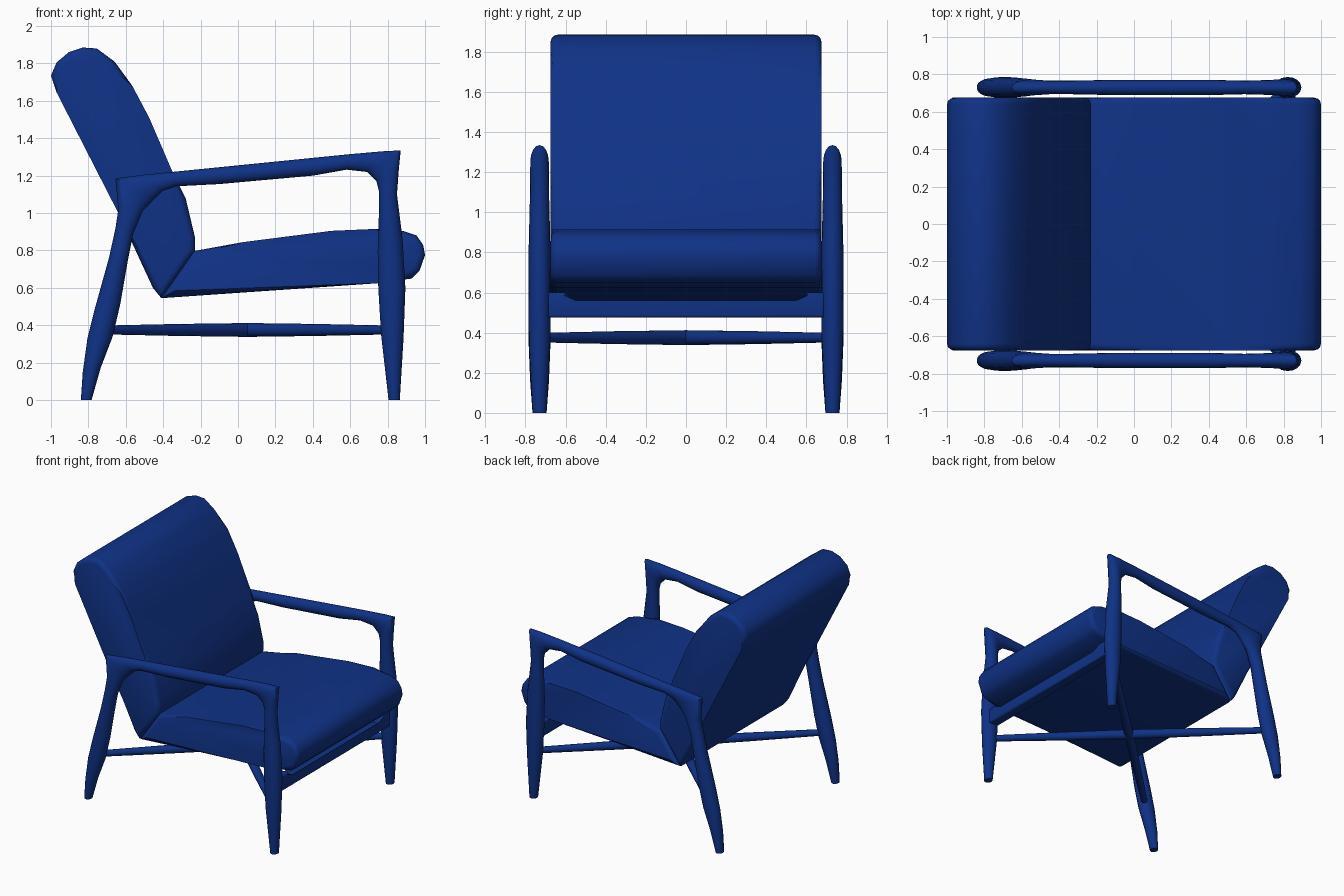
import bpy
import bmesh
from math import cos, sin, tau, radians
from mathutils import Vector

cube = bpy.data.objects.get("Cube")
if cube:
    bpy.data.objects.remove(cube, do_unlink=True)

blue = bpy.data.materials.new("deep blue")
blue.use_nodes = True
colour = (0.005, 0.032, 0.24, 1)
blue.diffuse_color = colour
blue.node_tree.nodes["Principled BSDF"].inputs["Base Color"].default_value = colour


def finish(name, bm, angle):
    """Turn a bmesh into a smooth shaded object in the one material."""
    bmesh.ops.recalc_face_normals(bm, faces=bm.faces)
    mesh = bpy.data.meshes.new(name)
    bm.to_mesh(mesh)
    bm.free()
    mesh.materials.append(blue)
    obj = bpy.data.objects.new(name, mesh)
    bpy.context.collection.objects.link(obj)
    bpy.ops.object.select_all(action='DESELECT')
    obj.select_set(True)
    bpy.context.view_layer.objects.active = obj
    bpy.ops.object.shade_smooth_by_angle(angle=radians(angle))
    return obj


def loft(name, rings, sides=16):
    """Skin a tube through elliptical rings of (centre, half axis, half axis)."""
    bm = bmesh.new()
    loops = []
    for centre, u, v in rings:
        angles = [tau * i / sides for i in range(sides)]
        loops.append([bm.verts.new(centre + u * cos(a) + v * sin(a)) for a in angles])
    for low, high in zip(loops, loops[1:]):
        for i in range(sides):
            j = (i + 1) % sides
            bm.faces.new((low[i], low[j], high[j], high[i]))
    bm.faces.new(loops[0])
    bm.faces.new(loops[-1])
    return finish(name, bm, 50)


def slab(name, outline, start, end, soft, place):
    """Extrude an outline between two depths and round the rims of both caps."""
    bm = bmesh.new()
    caps = [[bm.verts.new(place(a, b, depth)) for a, b in outline] for depth in (start, end)]
    faces = [bm.faces.new(cap) for cap in caps]
    count = len(outline)
    for i in range(count):
        j = (i + 1) % count
        bm.faces.new((caps[0][i], caps[0][j], caps[1][j], caps[1][i]))
    rims = [edge for face in faces for edge in face.edges]
    bmesh.ops.bevel(bm, geom=rims, offset=soft, segments=3, profile=0.5, affect='EDGES')
    return finish(name, bm, 40)


def across(x, z, y):
    return (x, y, z)


def along(y, z, x):
    return (x, y, z)


# Cushions, meeting at a slanted seam
seat = [(-.41, .545), (.75, .625), (.93, .65), (.97, .69), (1, .775), (.99, .83),
        (.955, .88), (.88, .905), (.73, .915), (.5, .905), (.03, .845), (-.235, .797)]
back = [(-.41, .545), (-.455, .6), (-.64, 1), (-.97, 1.645), (-1, 1.735), (-.97, 1.805),
        (-.905, 1.86), (-.83, 1.885), (-.755, 1.88), (-.66, 1.81), (-.565, 1.68),
        (-.475, 1.51), (-.35, 1.22), (-.28, 1.08), (-.23, .87), (-.23, .8)]
slab("seat_cushion", seat, -.675, .675, .035, across)
slab("back_cushion", back, -.675, .675, .035, across)

# Side frames: rear leg, armrest and front leg in one sweep
# (outer x, outer z, inner x, inner z, half width)
sweep = [
    (-.84, 0, -.783, 0, .035), (-.83, .15, -.735, .17, .047),
    (-.805, .33, -.67, .34, .054), (-.765, .49, -.63, .51, .056),
    (-.69, .76, -.59, .74, .054), (-.655, .92, -.56, .89, .05),
    (-.64, 1.02, -.51, 1.01, .047), (-.655, 1.185, -.447, 1.075, .043),
    (-.5, 1.205, -.4, 1.12, .036), (-.35, 1.22, -.33, 1.143, .036),
    (-.1, 1.245, -.1, 1.155, .041), (.4, 1.295, .4, 1.2, .041),
    (.6, 1.315, .58, 1.232, .036), (.77, 1.33, .69, 1.22, .04),
    (.87, 1.335, .74, 1.17, .046), (.86, 1.235, .755, 1.11, .047),
    (.85, 1.1, .755, 1.05, .048), (.88, .86, .747, .8, .054),
    (.895, .6, .75, .6, .056), (.885, .33, .765, .35, .053),
    (.865, 0, .805, 0, .035)]
for side, word in ((1, "left"), (-1, "right")):
    rings = []
    for ox, oz, ix, iz, half in sweep:
        outer, inner = Vector((ox, side * .73, oz)), Vector((ix, side * .73, iz))
        rings.append(((outer + inner) / 2, (outer - inner) / 2, Vector((0, half, 0))))
    loft(word + "_arm_frame", rings)

# Front rail with deeper ends
half_rail = [(.69, .475), (.69, .6), (.6, .6), (.555, .545)]
rail = half_rail + [(-y, z) for y, z in reversed(half_rail)]
slab("front_rail", rail, .78, .865, .015, along)

# Crossed stretchers, thickest in the middle
for side, word in ((1, "left"), (-1, "right")):
    start, end = Vector((-.7, -side * .71, .375)), Vector((.8, side * .71, .375))
    flat = (end - start).normalized().cross(Vector((0, 0, 1)))
    rings = []
    for t, r in ((0, .024), (.25, .032), (.5, .037), (.75, .032), (1, .024)):
        rings.append((start.lerp(end, t), flat * r, Vector((0, 0, r))))
    loft(word + "_cross_stretcher", rings, 12)
